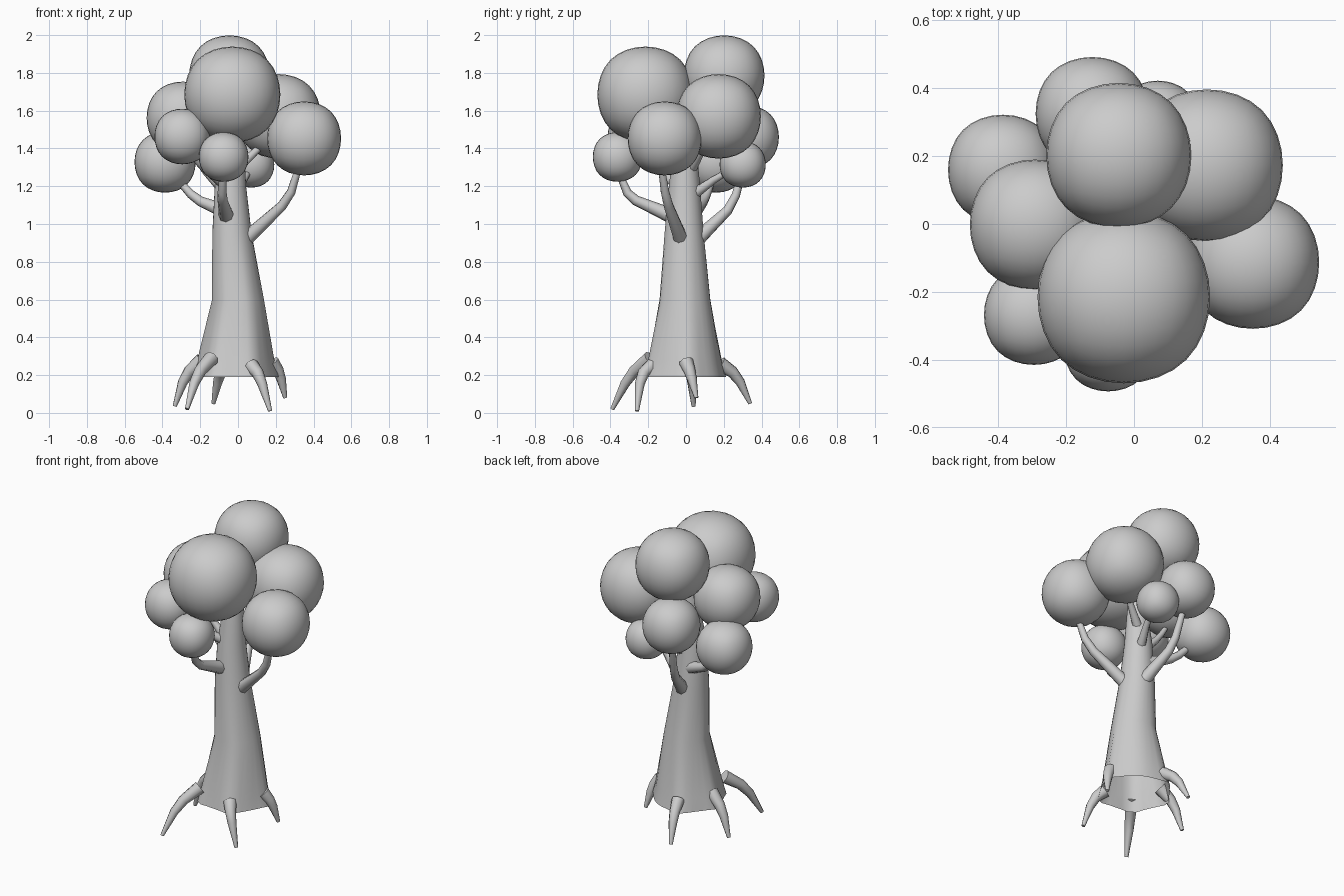
import bpy, bmesh, math
from mathutils import Vector

if "Cube" in bpy.data.objects:
    bpy.data.objects.remove(bpy.data.objects["Cube"])


def smooth(ob, angle=60):
    bpy.ops.object.select_all(action='DESELECT')
    ob.select_set(True)
    bpy.context.view_layer.objects.active = ob
    bpy.ops.object.shade_smooth_by_angle(angle=math.radians(angle))


def limb(name, pts, radii):
    # tapered bent tube along a path
    cu = bpy.data.curves.new(name, 'CURVE')
    cu.dimensions = '3D'
    cu.bevel_depth = 1.0
    cu.bevel_resolution = 2
    cu.use_fill_caps = True
    sp = cu.splines.new('POLY')
    sp.points.add(len(pts) - 1)
    for p, co, r in zip(sp.points, pts, radii):
        p.co = (*co, 1)
        p.radius = r
    ob = bpy.data.objects.new(name, cu)
    bpy.context.collection.objects.link(ob)
    bpy.ops.object.select_all(action='DESELECT')
    ob.select_set(True)
    bpy.context.view_layer.objects.active = ob
    bpy.ops.object.convert(target='MESH')
    smooth(bpy.context.object)


# Roots: start, knee, tip
roots = [
    [(-.19, .01, .28), (-.28, .03, .2), (-.335, .04, .035)],
    [(-.14, -.19, .29), (-.22, -.30, .2), (-.27, -.39, .02)],
    [(-.07, .18, .26), (-.10, .27, .2), (-.13, .34, .05)],
    [(.07, -.18, .25), (.115, -.24, .2), (.17, -.26, .01)],
    [(.18, .0, .27), (.222, .025, .21), (.25, .055, .08)],
]
for i, p in enumerate(roots):
    a, k, t = map(Vector, p)
    limb(f"root_{i + 1}", [a, a.lerp(k, .75), k.lerp(t, .25), t], [.04, .032, .026, .011])

# Trunk: open lofted rings (z, centre x, centre y, radius, root flare)
rings = [
    (.19, -.012, -.008, .203, .03),
    (.27, -.012, -.008, .188, .022),
    (.60, 0, -.006, .134, .004),
    (.95, -.032, -.01, .104, 0),
    (1.2, -.04, -.008, .083, 0),
    (1.4, -.03, -.005, .062, 0),
    (1.6, -.03, 0, .045, 0),
]
root_angles = [math.atan2(p[1][1], p[1][0]) for p in roots]
N = 30
bm = bmesh.new()
prev = None
for z, cx, cy, r, flare in rings:
    loop = []
    for i in range(N):
        a = math.tau * i / N
        bump = sum(math.exp(-(math.remainder(a - b, math.tau) / .25) ** 2) for b in root_angles)
        rr = r + flare * bump
        loop.append(bm.verts.new((cx + rr * math.cos(a), cy + rr * math.sin(a), z)))
    if prev:
        for i in range(N):
            j = (i + 1) % N
            bm.faces.new((prev[i], prev[j], loop[j], loop[i]))
    prev = loop
bm.faces.new(prev)
me = bpy.data.meshes.new("trunk")
bm.to_mesh(me)
bm.free()
trunk = bpy.data.objects.new("trunk", me)
bpy.context.collection.objects.link(trunk)
smooth(trunk)

# Branches: start, knee, end
branches = [
    [(.02, -.02, .90), (.27, -.105, 1.13), (.33, -.135, 1.33)],
    [(-.05, .04, 1.06), (-.225, .10, 1.13), (-.35, .15, 1.27)],
    [(-.06, -.07, 1.04), (-.085, -.30, 1.14), (-.08, -.355, 1.27)],
    [(-.02, .06, .92), (-.09, .25, 1.1), (-.12, .32, 1.36)],
    [(-.02, .02, 1.28), (.11, .09, 1.4), (.2, .16, 1.5)],
    [(-.05, 0, 1.15), (-.19, 0, 1.3), (-.28, 0, 1.45)],
    [(-.06, -.04, 1.2), (-.2, -.17, 1.31), (-.28, -.25, 1.42)],
    [(-.02, .03, 1.15), (.04, .17, 1.25), (.07, .28, 1.3)],
]
for i, p in enumerate(branches):
    a, k, t = map(Vector, p)
    s = 1 if i < 4 else .75
    limb(f"branch_{i + 1}", [a, a.lerp(k, .3), a.lerp(k, .85), k.lerp(t, .2), t],
         [.042 * s, .036 * s, .027 * s, .024 * s, .017 * s])

# Foliage: rounded clumps from subdivided cubes (x, y, z, radius)
clumps = [
    (-.03, -.215, 1.685, .256),
    (-.045, .202, 1.785, .215),
    (.215, .173, 1.57, .225),
    (.35, -.113, 1.453, .197),
    (-.295, -.268, 1.463, .148),
    (-.076, -.362, 1.355, .132),
    (-.292, -.002, 1.562, .193),
    (-.386, .16, 1.328, .163),
    (-.123, .325, 1.46, .168),
    (.07, .30, 1.315, .123),
]
for i, (x, y, z, r) in enumerate(clumps):
    bpy.ops.mesh.primitive_cube_add(size=2, location=(x, y, z))
    ob = bpy.context.object
    ob.name = f"foliage_{i + 1}"
    ob.scale = [r / .845] * 3
    bpy.ops.object.transform_apply(location=False, rotation=False, scale=True)
    m = ob.modifiers.new("Subdivision", 'SUBSURF')
    m.levels = m.render_levels = 3
    bpy.ops.object.modifier_apply(modifier=m.name)
    smooth(ob)
